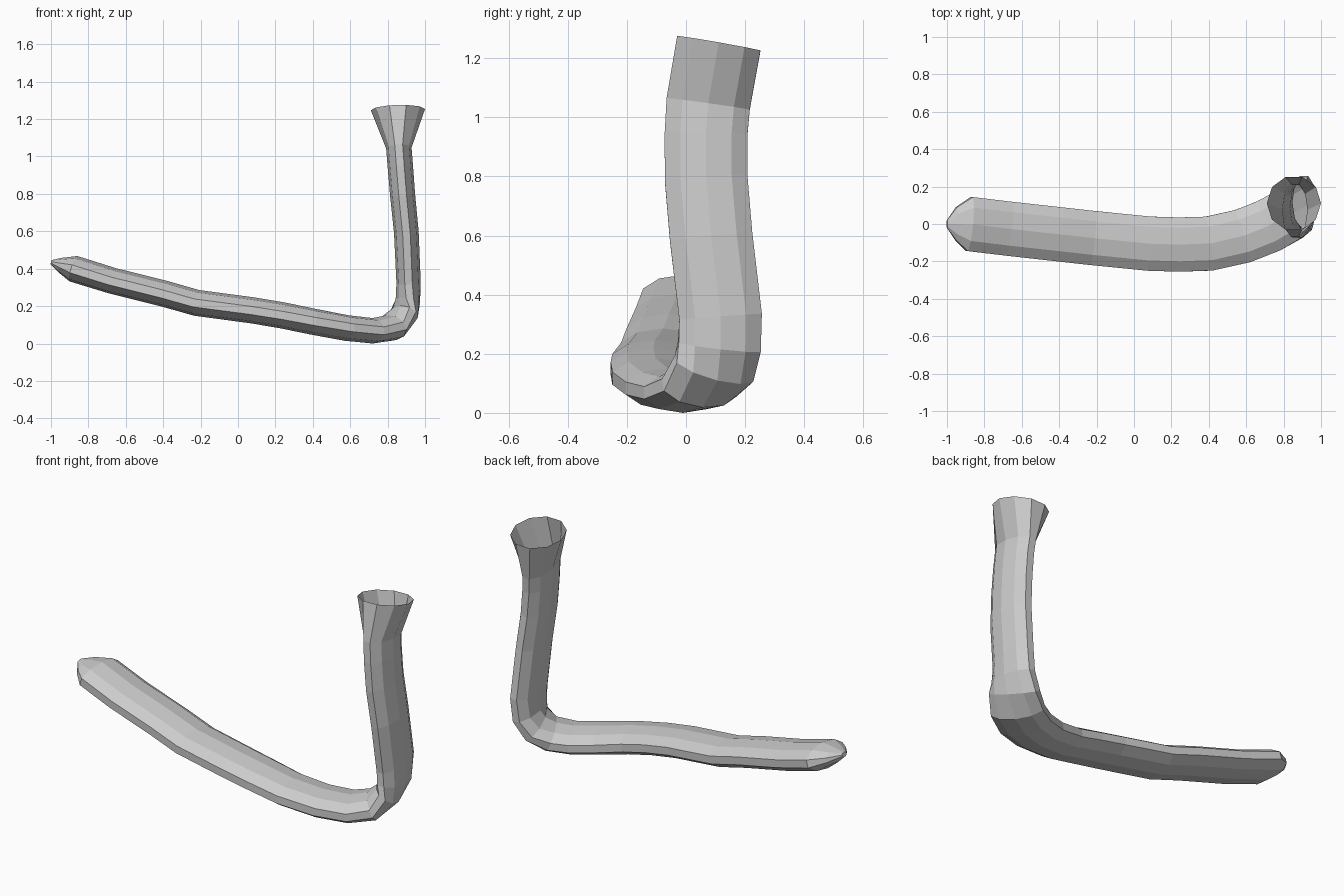
import bpy, bmesh, math
from mathutils import Vector

SIDES = 10

# Sections along the bent tube: centre x, y, z, half thickness, half width, yaw of the wide axis
SECTIONS = [
    (-1.00, 0.00, 0.440, 0.012, 0.02, -0.10),
    (-0.95, 0.00, 0.425, 0.040, 0.09, -0.10),
    (-0.88, 0.00, 0.405, 0.071, 0.145, -0.10),
    (-0.67, -0.025, 0.340, 0.070, 0.145, -0.12),
    (-0.40, -0.055, 0.273, 0.070, 0.145, -0.12),
    (-0.22, -0.075, 0.222, 0.070, 0.145, -0.12),
    (0.08, -0.105, 0.182, 0.070, 0.145, -0.08),
    (0.24, -0.110, 0.155, 0.070, 0.145, 0.00),
    (0.40, -0.105, 0.122, 0.070, 0.145, 0.12),
    (0.58, -0.065, 0.088, 0.069, 0.145, 0.30),
    (0.72, -0.010, 0.073, 0.068, 0.145, 0.42),
    (0.82, 0.045, 0.090, 0.072, 0.143, 0.38),
    (0.885, 0.095, 0.155, 0.070, 0.142, 0.20),
    (0.908, 0.113, 0.230, 0.066, 0.140, 0.06),
    (0.912, 0.117, 0.330, 0.065, 0.140, 0.0),
    (0.900, 0.085, 0.600, 0.066, 0.140, 0.0),
    (0.880, 0.068, 0.800, 0.067, 0.140, 0.0),
    (0.868, 0.068, 0.950, 0.068, 0.140, 0.0),
    (0.860, 0.075, 1.050, 0.068, 0.142, 0.0),
    (0.855, 0.111, 1.255, 0.145, 0.143, 0.0),
]

bm = bmesh.new()
centres = [Vector(s[:3]) for s in SECTIONS]
rings = []
for i, (x, y, z, thick, width, yaw) in enumerate(SECTIONS):
    before, after = centres[max(i - 1, 0)], centres[min(i + 1, len(centres) - 1)]
    tangent = (after - before).normalized()
    wide = Vector((-math.sin(yaw), math.cos(yaw), 0))
    wide = (wide - tangent * wide.dot(tangent)).normalized()
    normal = tangent.cross(wide)
    ring = []
    for k in range(SIDES):
        a = math.tau * (k + 0.5) / SIDES
        offset = wide * (width / math.cos(math.pi / SIDES) * math.cos(a)) + normal * (thick * math.sin(a))
        ring.append(bm.verts.new(centres[i] + offset))
    rings.append(ring)

# Tube walls, with a closed pointed end and an open flared end
for lower, upper in zip(rings, rings[1:]):
    for k in range(SIDES):
        n = (k + 1) % SIDES
        bm.faces.new((lower[k], lower[n], upper[n], upper[k]))
bm.faces.new(rings[0][::-1])
bmesh.ops.recalc_face_normals(bm, faces=bm.faces)

# Rest the lowest point on the ground
low = min(v.co.z for v in bm.verts)
bmesh.ops.translate(bm, verts=bm.verts, vec=(0, 0, -low))

mesh = bpy.data.meshes.new("bent_tube")
bm.to_mesh(mesh)
bm.free()
bpy.context.collection.objects.link(bpy.data.objects.new("bent_tube", mesh))
